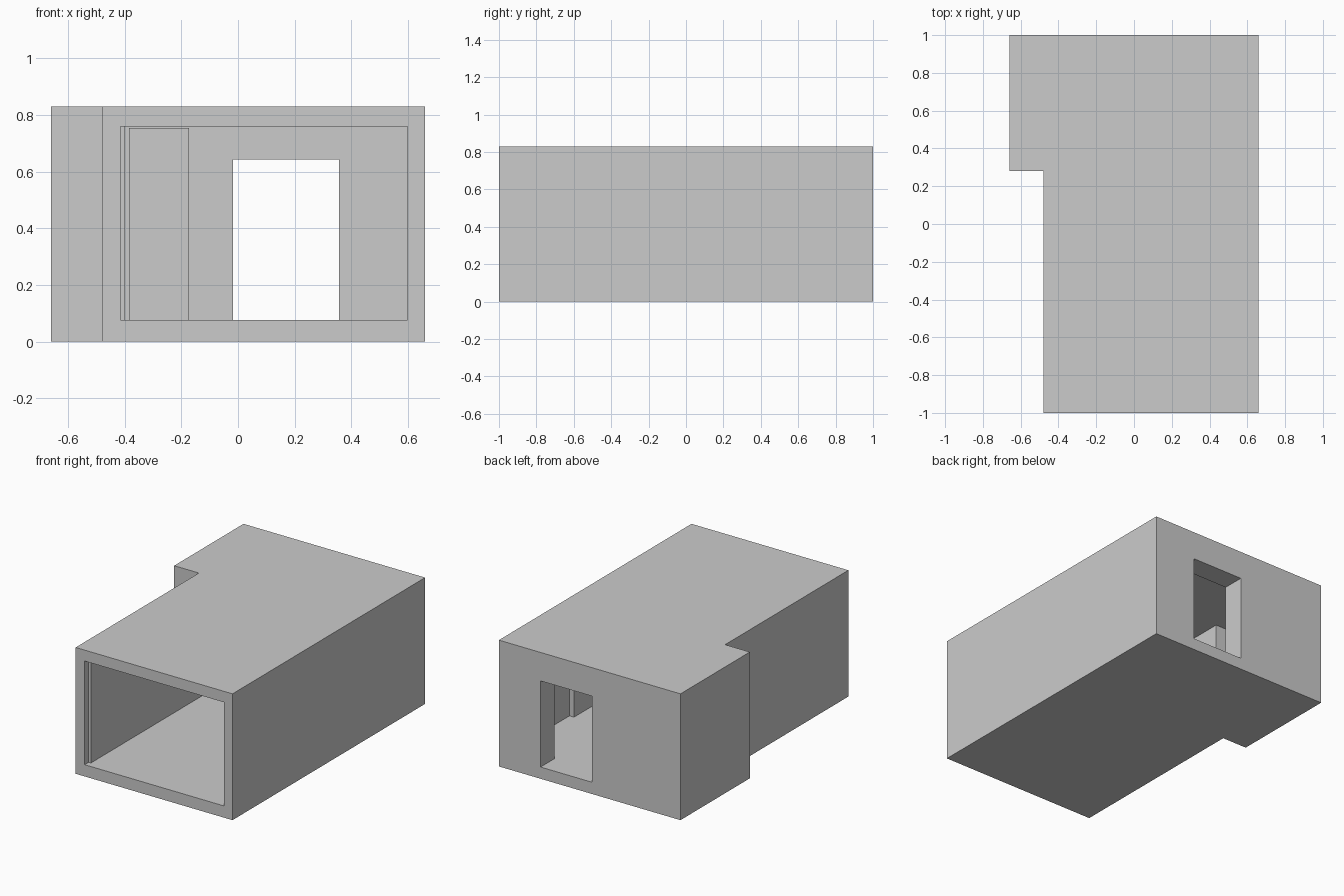
import bpy, bmesh

if "Cube" in bpy.data.objects:
    bpy.data.objects.remove(bpy.data.objects["Cube"])


def prism(name, points, z0, z1):
    """Extrude a plan outline from z0 to z1."""
    bm = bmesh.new()
    face = bm.faces.new([bm.verts.new((x, y, z0)) for x, y in points])
    top = bmesh.ops.extrude_face_region(bm, geom=[face])
    verts = [g for g in top["geom"] if isinstance(g, bmesh.types.BMVert)]
    bmesh.ops.translate(bm, verts=verts, vec=(0, 0, z1 - z0))
    bmesh.ops.recalc_face_normals(bm, faces=bm.faces)
    mesh = bpy.data.meshes.new(name)
    bm.to_mesh(mesh)
    bm.free()
    obj = bpy.data.objects.new(name, mesh)
    bpy.context.collection.objects.link(obj)
    return obj


def box(name, x0, x1, y0, y1, z0, z1):
    return prism(name, [(x0, y0), (x1, y0), (x1, y1), (x0, y1)], z0, z1)


def carve(target, cutter):
    mod = target.modifiers.new(cutter.name, "BOOLEAN")
    mod.operation = "DIFFERENCE"
    mod.solver = "EXACT"
    mod.object = cutter
    bpy.context.view_layer.objects.active = target
    bpy.ops.object.modifier_apply(modifier=mod.name)
    bpy.data.objects.remove(cutter, do_unlink=True)


FLOOR, CEILING = 0.077, 0.758

# L-shaped outer shell
shell = prism("room_shell", [(-0.66, 1), (-0.66, 0.28), (-0.48, 0.28),
                             (-0.48, -1), (0.66, -1), (0.66, 1)], 0, 0.83)

# Hollow interior as one plan: open front hall widening into the rear room
hall = [(-0.415, -1.1), (0.597, -1.1), (0.597, 0.31), (0.63, 0.31),
        (0.63, 0.855), (-0.62, 0.855), (-0.62, 0.31), (-0.415, 0.31)]
carve(shell, prism("interior_cutter", hall, FLOOR, CEILING))

# Back doorway
carve(shell, box("doorway_cutter", -0.017, 0.357, 0.8, 1.1, FLOOR, 0.643))

# Thin lining on the hall's left wall
box("hall_wall_lining", -0.415, -0.398, -0.96, 0.31, FLOOR, CEILING)

# Tall panel against the inside of the back wall
box("rear_wall_panel", -0.385, -0.173, 0.80, 0.855, FLOOR, 0.754)
